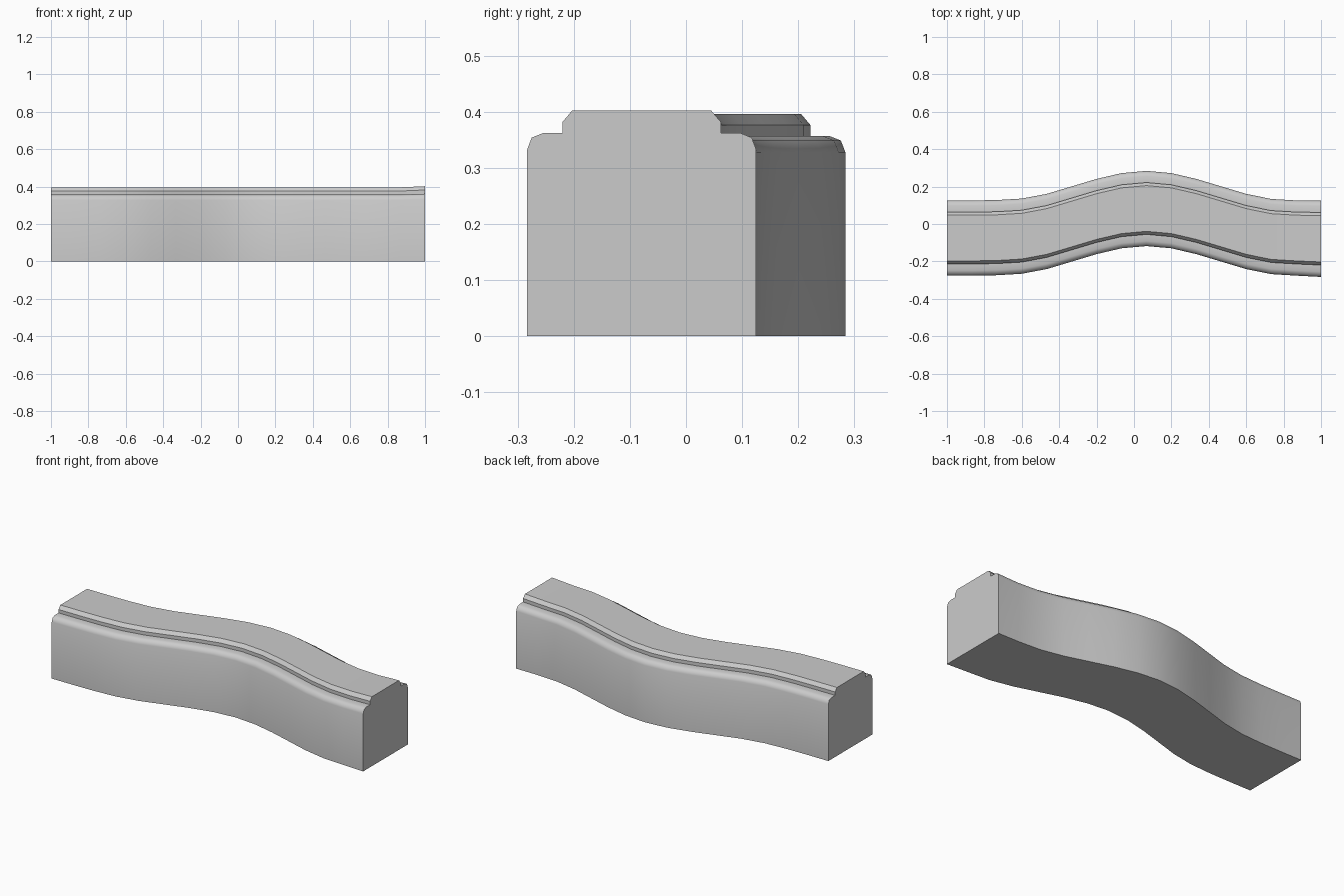
import bpy, bmesh

if "Cube" in bpy.data.objects:
    bpy.data.objects.remove(bpy.data.objects["Cube"])

# Half cross-section (y, z) of the moulding, bottom to top, at the x = 1 end
half = [(0.204, 0), (0.204, 0.333), (0.196, 0.354), (0.176, 0.362),
        (0.141, 0.362), (0.141, 0.382), (0.124, 0.402)]
rounded = {1, 2, 3}
profile = half + [(-y, z) for y, z in reversed(half)]
n = len(profile)
smooth_idx = rounded | {n - 1 - i for i in rounded}

# Sideways position of the centre line at 16 even stations along x
bend = [-0.075, -0.075, -0.073, -0.065, -0.040, 0.000, 0.040, 0.071,
        0.083, 0.071, 0.040, 0.000, -0.040, -0.067, -0.075, -0.079]
last = len(bend) - 1

bm = bmesh.new()
rings = []
for i, c in enumerate(bend):
    x = -1 + 2 * i / last
    s = 1.0 if i == last else 0.985      # the right end flares very slightly
    rings.append([bm.verts.new((x, c + y * s, z * s)) for y, z in profile])

# Skin between stations
for a, b in zip(rings, rings[1:]):
    for j in range(n):
        k = (j + 1) % n
        bm.faces.new((a[j], a[k], b[k], b[j])).smooth = True

# Crisp edges along the steps
for a, b in zip(rings, rings[1:]):
    for j in range(n):
        bm.edges.get((a[j], b[j])).smooth = j in smooth_idx

# End caps
for ring in (rings[0], rings[-1]):
    cap = bm.faces.new(ring)
    for e in cap.edges:
        e.smooth = False
bmesh.ops.recalc_face_normals(bm, faces=bm.faces)

mesh = bpy.data.meshes.new("curved_moulding")
bm.to_mesh(mesh)
bm.free()
obj = bpy.data.objects.new("curved_moulding", mesh)
bpy.context.collection.objects.link(obj)
